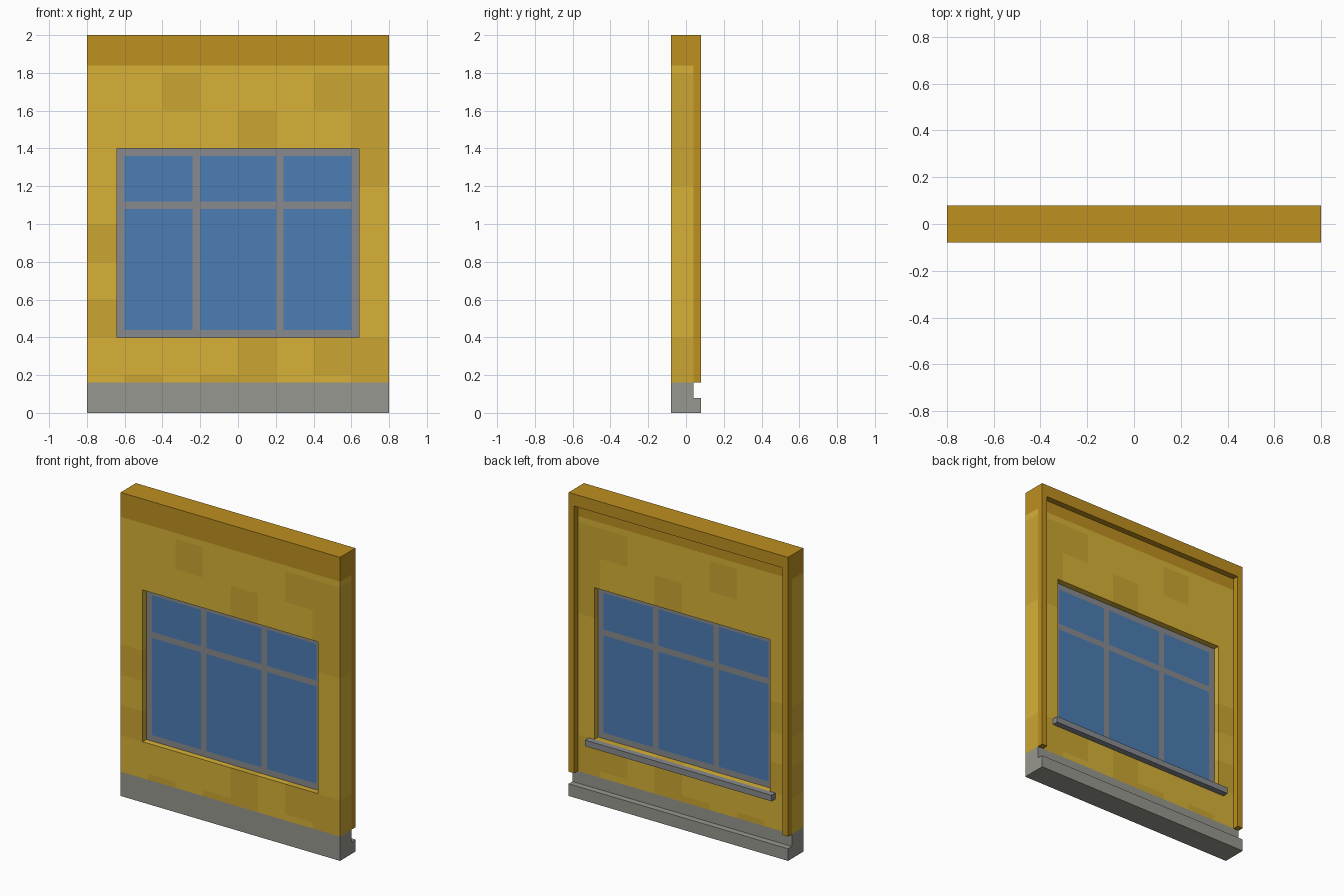
import bpy, bmesh

if "Cube" in bpy.data.objects:
    bpy.data.objects.remove(bpy.data.objects["Cube"])


def mat(name, r, g, b):
    m = bpy.data.materials.new(name)
    m.diffuse_color = [(c / 255) ** 2.2 for c in (r, g, b)] + [1]
    m.use_nodes = True
    m.node_tree.nodes["Principled BSDF"].inputs["Base Color"].default_value = m.diffuse_color
    return m


YELLOW = mat("yellow_plaster", 214, 176, 58)
OCHRE = mat("ochre_plaster", 202, 165, 53)
TIMBER = mat("timber", 188, 142, 37)
STONE = mat("stone", 150, 150, 142)
FRAME = mat("frame_grey", 135, 137, 141)
GLASS = mat("blue_glass", 76, 124, 178)


def box(name, x0, x1, y0, y1, z0, z1, material):
    bm = bmesh.new()
    bmesh.ops.create_cube(bm, size=1)
    for v in bm.verts:
        v.co = [(a + b) / 2 + c * (b - a) for c, a, b in zip(v.co, (x0, y0, z0), (x1, y1, z1))]
    return finish(name, bm, [material])


def finish(name, bm, materials):
    me = bpy.data.meshes.new(name)
    bm.to_mesh(me)
    bm.free()
    for m in materials:
        me.materials.append(m)
    ob = bpy.data.objects.new(name, me)
    bpy.context.collection.objects.link(ob)
    return ob


def panel(name, xs, zs, y0, y1, pick, materials):
    """Upright slab of grid cells; pick(x, z) gives a material index or None for a hole."""
    bm = bmesh.new()
    for x0, x1 in zip(xs, xs[1:]):
        for z0, z1 in zip(zs, zs[1:]):
            index = pick((x0 + x1) / 2, (z0 + z1) / 2)
            if index is not None:
                f = bm.faces.new([bm.verts.new((x, y0, z)) for x, z in
                                  ((x0, z0), (x1, z0), (x1, z1), (x0, z1))])
                f.material_index = index
    bmesh.ops.remove_doubles(bm, verts=bm.verts, dist=1e-4)
    # extrude to full thickness, keeping the front faces
    ext = bmesh.ops.extrude_face_region(bm, geom=bm.faces[:], use_keep_orig=True)
    for v in (g for g in ext["geom"] if isinstance(g, bmesh.types.BMVert)):
        v.co.y = y1
    bmesh.ops.recalc_face_normals(bm, faces=bm.faces)
    return finish(name, bm, materials)


# wall with window opening, stone foot, timber band and ochre patches
PATCHES = {(2, 8), (4, 7), (6, 8), (7, 8), (0, 4), (0, 2), (1, 0), (3, 0),
           (4, 0), (4, 1), (6, 1), (7, 1), (7, 0), (7, 6), (7, 7)}


def wall_colour(x, z):
    if abs(x) < 0.64 and 0.4 < z < 1.4:
        return None
    if z < 0.16:
        return 3
    if z > 1.84:
        return 2
    return 1 if (int((x + 0.8) / 0.2), int(z / 0.2)) in PATCHES else 0


steps = [i * 0.2 for i in range(11)]
wall_x = sorted([s - 0.8 for s in steps[:9]] + [-0.64, 0.64])
panel("wall", wall_x, sorted(steps + [0.16, 1.84]), -0.08, 0.04,
      wall_colour, [YELLOW, OCHRE, TIMBER, STONE])

# window: flush frame bars and panes
win_x = [-0.64, -0.6, -0.24, -0.2, 0.2, 0.24, 0.6, 0.64]
win_z = [0.4, 0.44, 1.08, 1.12, 1.36, 1.4]


def window_colour(x, z):
    bar = abs(x) > 0.6 or 0.2 < abs(x) < 0.24 or z < 0.44 or 1.08 < z < 1.12 or z > 1.36
    return 0 if bar else 1


panel("window", win_x, win_z, -0.04, 0.0, window_colour, [FRAME, GLASS])

# raised parts on the back
box("plinth", -0.8, 0.8, 0.04, 0.08, 0, 0.08, STONE)
box("window_sill", -0.68, 0.68, 0.04, 0.08, 0.36, 0.4, FRAME)
box("top_beam", -0.8, 0.8, 0.04, 0.08, 1.92, 2, TIMBER)
for side, x in (("left", -0.8), ("right", 0.76)):
    box(side + "_post", x, x + 0.04, 0.04, 0.08, 0.16, 1.92, TIMBER)
